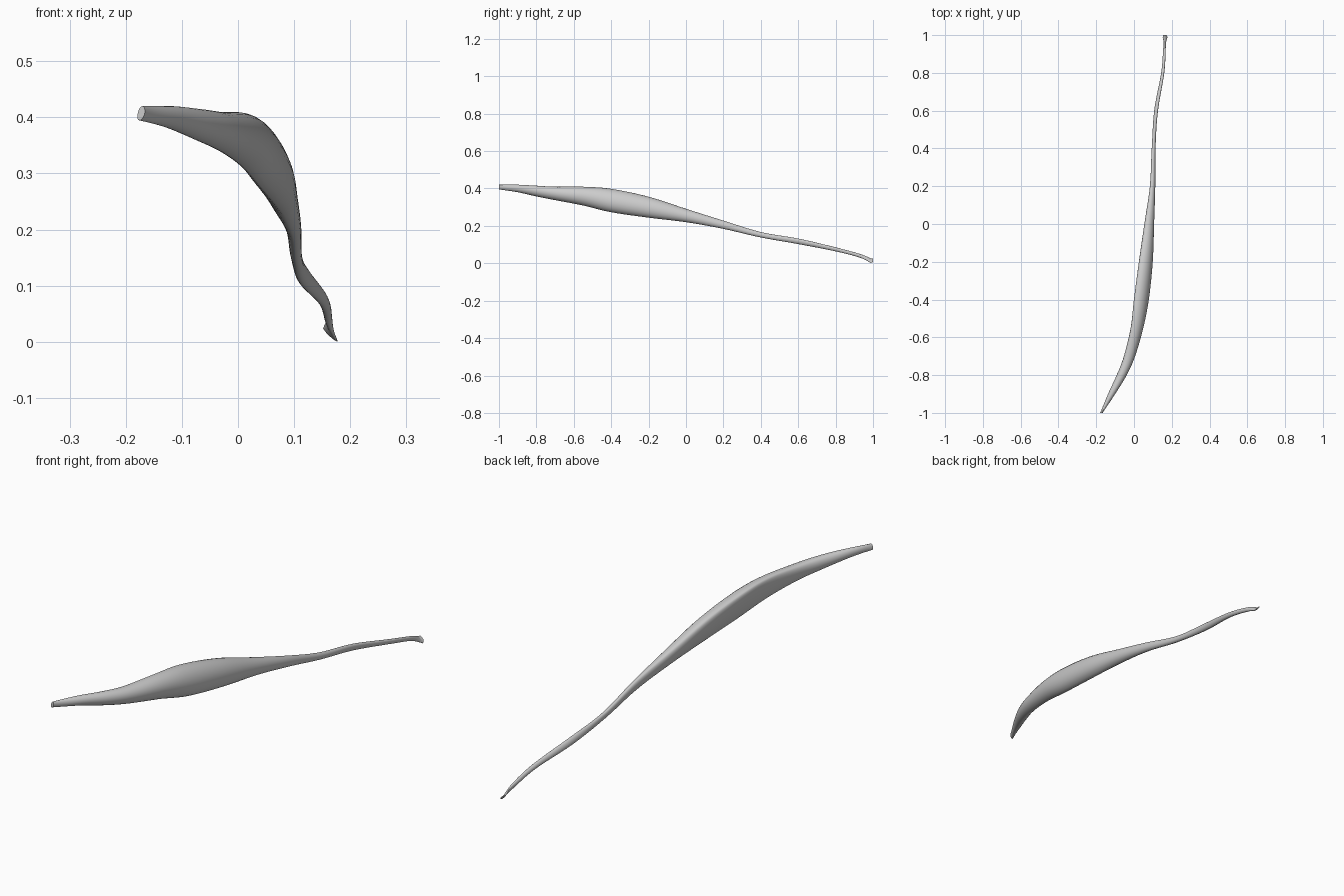
import bpy, bmesh, math
from mathutils import Vector

if "Cube" in bpy.data.objects:
    bpy.data.objects.remove(bpy.data.objects["Cube"])

# Stations along the strap: y, top edge (x, z), bottom edge (x, z), outer bulge, inner bulge
STATIONS = [
    (-1.00, -0.170, 0.420, -0.177, 0.395, 0.007, 0.005),
    (-0.90, -0.123, 0.420, -0.118, 0.380, 0.021, 0.017),
    (-0.80, -0.075, 0.414, -0.062, 0.358, 0.030, 0.023),
    (-0.70, -0.042, 0.408, -0.022, 0.338, 0.038, 0.020),
    (-0.55, -0.010, 0.408, 0.014, 0.309, 0.047, 0.016),
    (-0.40, 0.006, 0.396, 0.045, 0.273, 0.052, 0.018),
    (-0.20, 0.034, 0.354, 0.070, 0.244, 0.046, 0.020),
    (0.00, 0.064, 0.290, 0.086, 0.220, 0.031, 0.018),
    (0.20, 0.092, 0.228, 0.099, 0.184, 0.017, 0.011),
    (0.40, 0.100, 0.167, 0.104, 0.138, 0.012, 0.008),
    (0.60, 0.121, 0.132, 0.112, 0.103, 0.010, 0.009),
    (0.80, 0.155, 0.085, 0.149, 0.064, 0.008, 0.008),
    (0.93, 0.161, 0.050, 0.161, 0.030, 0.007, 0.006),
    (0.99, 0.152, 0.025, 0.177, 0.001, 0.004, 0.003),
    (1.00, 0.155, 0.024, 0.172, 0.009, 0.003, 0.002),
]
SIDES, STEPS = 28, 6


def spline(p0, p1, p2, p3, t):
    """Smooth interpolation between two stations."""
    return [0.5 * (2 * b + (c - a) * t + (2 * a - 5 * b + 4 * c - d) * t * t
                   + (3 * b - a - 3 * c + d) * t ** 3)
            for a, b, c, d in zip(p0, p1, p2, p3)]


def ring(s):
    """D-shaped section: full on the outer side, flatter on the inner side."""
    y, tx, tz, bx, bz, outer, inner = s
    top, bottom = Vector((tx, y, tz)), Vector((bx, y, bz))
    mid, axis = (top + bottom) / 2, (top - bottom) / 2
    normal = Vector((axis.z, 0, -axis.x)).normalized()
    pts = []
    for i in range(SIDES):
        a = math.tau * i / SIDES
        c = math.cos(a)
        pts.append(mid + axis * math.sin(a) + normal * c * (outer if c > 0 else inner))
    return pts


# Belly and tapering tendon as one continuous loft
sections = []
last = len(STATIONS) - 1
for i in range(last - 1):
    quad = [STATIONS[min(max(k, 0), last - 1)] for k in range(i - 1, i + 3)]
    sections += [spline(*quad, k / STEPS) for k in range(STEPS)]
sections += STATIONS[-2:]

bm = bmesh.new()
rings = [[bm.verts.new(p) for p in ring(s)] for s in sections]
for a, b in zip(rings, rings[1:]):
    for i in range(SIDES):
        j = (i + 1) % SIDES
        bm.faces.new((a[i], a[j], b[j], b[i]))
bm.faces.new(rings[0])
bm.faces.new(rings[-1])
bmesh.ops.recalc_face_normals(bm, faces=bm.faces)

mesh = bpy.data.meshes.new("muscle_strap")
bm.to_mesh(mesh)
bm.free()
obj = bpy.data.objects.new("muscle_strap", mesh)
bpy.context.collection.objects.link(obj)
bpy.context.view_layer.objects.active = obj
obj.select_set(True)
bpy.ops.object.shade_smooth_by_angle(angle=math.radians(50))
